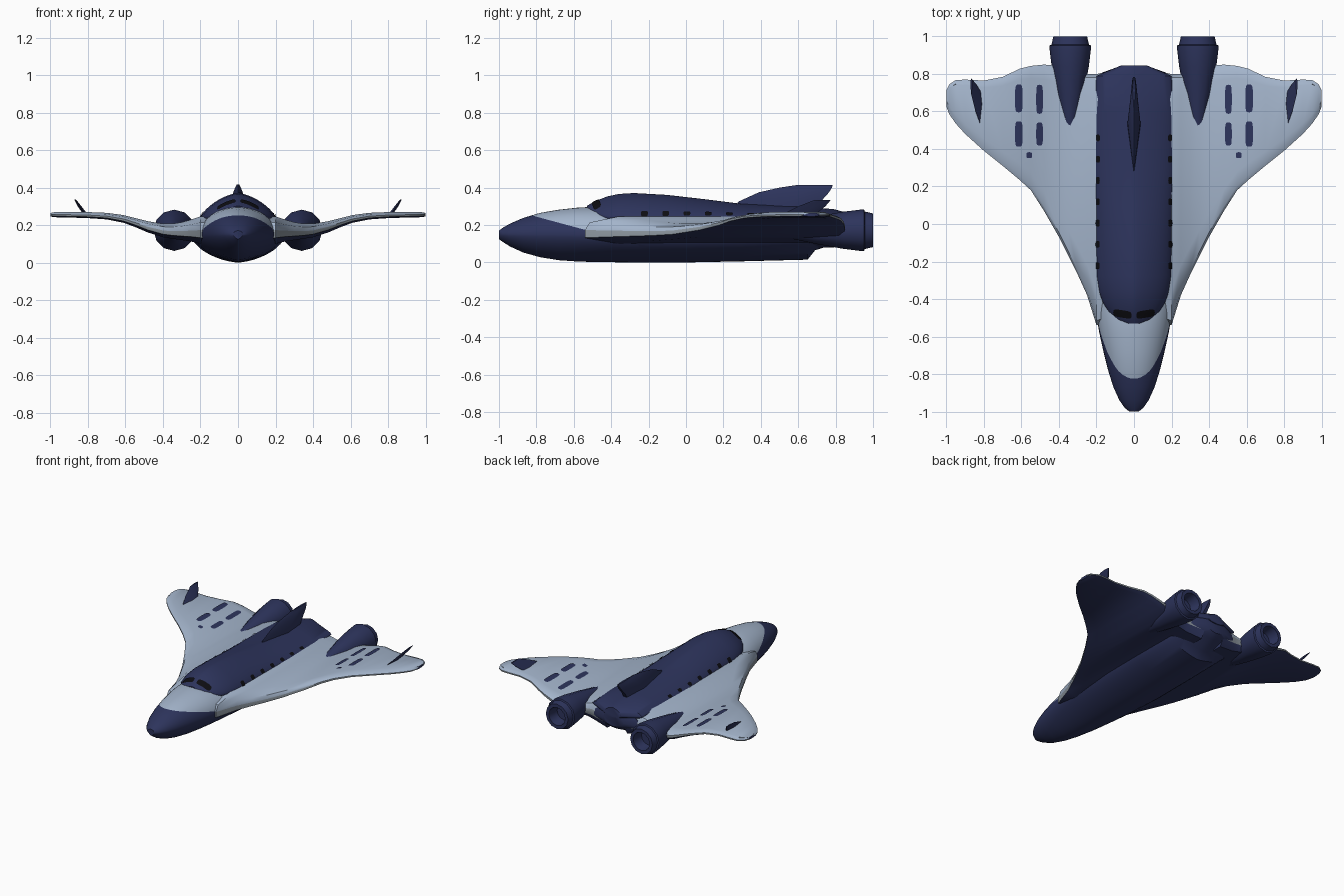
import bpy, bmesh, math
from mathutils import Vector
from mathutils.bvhtree import BVHTree

if "Cube" in bpy.data.objects:
    bpy.data.objects.remove(bpy.data.objects["Cube"])


def material(name, rgb):
    m = bpy.data.materials.new(name)
    m.diffuse_color = (*rgb, 1)
    m.use_nodes = True
    m.node_tree.nodes["Principled BSDF"].inputs["Base Color"].default_value = m.diffuse_color
    return m


NAVY = material("navy", (0.026, 0.034, 0.107))
LIGHT = material("pale_blue", (0.37, 0.46, 0.60))
GREY = material("edge_grey", (0.26, 0.30, 0.34))
BLACK = material("black_glass", (0.004, 0.004, 0.006))


def finish(name, bm, mats, angle=40):
    bmesh.ops.recalc_face_normals(bm, faces=bm.faces)
    me = bpy.data.meshes.new(name)
    bm.to_mesh(me)
    bm.free()
    ob = bpy.data.objects.new(name, me)
    bpy.context.collection.objects.link(ob)
    for m in mats:
        me.materials.append(m)
    bpy.context.view_layer.objects.active = ob
    ob.select_set(True)
    bpy.ops.object.shade_smooth_by_angle(angle=math.radians(angle))
    ob.select_set(False)
    return ob


def loft(rings, seg_mats=None):
    """Skin a list of closed rings; seg_mats gives a material index per ring segment."""
    bm = bmesh.new()
    vs = [[bm.verts.new(p) for p in r] for r in rings]
    n = len(rings[0])
    for a, b in zip(vs, vs[1:]):
        for i in range(n):
            j = (i + 1) % n
            f = bm.faces.new((a[i], a[j], b[j], b[i]))
            f.material_index = seg_mats[i] if seg_mats else 0
    for end in (vs[0], vs[-1]):
        bm.faces.new(end)
    return bm


def body_ring(y, w, bot, mid, top, n_top, n_bot, count=40):
    """Superellipse cross-section with different upper and lower halves."""
    ring = []
    for k in range(count):
        a = 2 * math.pi * k / count
        c, s = math.cos(a), math.sin(a)
        n = n_top if s >= 0 else n_bot
        x = math.copysign(abs(c) ** (2 / n), c) * w
        h = abs(s) ** (2 / n) if abs(s) > 1e-6 else 0
        ring.append((x, y, mid + (top - mid) * h if s >= 0 else mid - (mid - bot) * h))
    return ring


# Fuselage: y, half width, bottom, middle, top
stations = [(-1, .025, .125, .15, .17), (-.98, .05, .11, .15, .185), (-.94, .078, .085, .15, .208),
            (-.87, .11, .053, .15, .238), (-.78, .138, .028, .15, .265), (-.68, .163, .012, .15, .282),
            (-.58, .185, .005, .148, .293), (-.48, .202, .002, .145, .298), (-.38, .214, .001, .14, .285),
            (-.25, .224, 0, .13, .265), (0, .238, 0, .125, .25), (.3, .24, .006, .125, .25),
            (.65, .238, .015, .125, .25), (.69, .225, .065, .135, .25), (.8, .19, .1, .16, .25),
            (.84, .08, .13, .17, .25)]
bm = loft([body_ring(*s, 2, 1.6) for s in stations])
# clean slanted colour split between the dark belly and the pale upper nose
plane_no = Vector((0, .27, 1))
bmesh.ops.bisect_plane(bm, geom=bm.verts[:] + bm.edges[:] + bm.faces[:],
                       plane_co=(0, -.82, .25), plane_no=plane_no)
for f in bm.faces:
    c = f.calc_center_median()
    above = (c - Vector((0, -.82, .25))).dot(plane_no) > 0
    f.material_index = 1 if above and c.z > .125 and c.y < .7 else 0
finish("fuselage", bm, [NAVY, LIGHT])

# Dark upper hull with cabin
hull_st = [(-.53, .06, .25, .27, .302), (-.51, .1, .24, .262, .314), (-.47, .135, .22, .25, .334),
           (-.42, .165, .21, .242, .353), (-.36, .187, .2, .238, .366), (-.28, .2, .2, .235, .371),
           (-.1, .205, .2, .232, .361), (.1, .208, .2, .232, .338), (.3, .213, .2, .232, .313),
           (.6, .212, .2, .232, .3), (.79, .2, .2, .232, .285), (.845, .07, .2, .225, .27)]
hull = finish("upper_hull", loft([body_ring(*s, 1.5, 2) for s in hull_st]), [NAVY])

# Gull wings: x, leading edge y, trailing edge y, bottom, top
wing_st = [(.08, -.5, .82, .08, .25), (.2, -.54, .80, .1, .246), (.25, -.38, .8, .112, .229),
           (.3, -.27, .81, .12, .215), (.35, -.17, .825, .127, .207), (.4, -.07, .845, .135, .207),
           (.48, .07, .85, .16, .22), (.55, .18, .843, .19, .238), (.61, .235, .828, .212, .253),
           (.7, .31, .785, .23, .265), (.8, .39, .765, .237, .269), (.9, .48, .77, .24, .27),
           (.95, .535, .768, .241, .27), (.985, .585, .745, .242, .268), (1, .625, .715, .246, .264)]


def wing_ring(side, x, le, te, bot, top):
    h, c = top - bot, te - le
    pts = [(le, bot + .22 * h), (le, bot + .5 * h), (le + .025, bot + .78 * h), (le + .12 * c + .02, top),
           (te - .1 * c, top), (te - .02, bot + .85 * h), (te, bot + .6 * h), (te, bot + .3 * h),
           (te - .03, bot), (le + .12 * c + .02, bot)]
    return [(side * x, y, z) for y, z in pts]


wings = {}
for side, tag in ((1, "right"), (-1, "left")):
    wings[side] = finish(tag + "_wing", loft([wing_ring(side, *s) for s in wing_st],
                                             [2, 1, 1, 1, 1, 1, 2, 0, 0, 0]), [NAVY, LIGHT, GREY])

# Engine nacelles with open nozzles: y, radius
nacelle = [(.38, .004), (.55, .042), (.7, .074), (.84, .099), (.93, .11), (.952, .11),
           (.956, .1), (1, .09), (1, .066), (.92, .055)]
for side, tag in ((1, "right"), (-1, "left")):
    rings = [[(side * .34 + r * math.cos(k * math.pi / 6), y, .172 + r * math.sin(k * math.pi / 6))
              for k in range(12)] for y, r in nacelle]
    finish(tag + "_engine", loft(rings), [NAVY], 32)


# Fins: sections of x, z, front y, back y, half thickness
def fin(name, sections):
    rings = [[(x, a, z), (x + t, a + .6 * (b - a), z), (x + .4 * t, b, z), (x - .4 * t, b, z),
              (x - t, a + .6 * (b - a), z)] for x, z, a, b, t in sections]
    finish(name, loft(rings), [NAVY], 30)


fin("tail_fin", [(0, .26, .24, .68, .036), (0, .325, .28, .72, .034), (0, .375, .39, .765, .025),
                 (0, .4, .5, .78, .015), (0, .415, .6, .785, .007)])
for side, tag in ((1, "right"), (-1, "left")):
    fin(tag + "_winglet", [(side * .812, .255, .51, .69, .012), (side * .845, .3, .6, .745, .01),
                           (side * .868, .335, .69, .775, .005)])


# Thin plates laid on a surface from above
def plate(name, target, cx, cy, hx, hy, mat, slant=0):
    me = target.data
    tree = BVHTree.FromPolygons([v.co for v in me.vertices], [p.vertices[:] for p in me.polygons])
    bm = bmesh.new()

    def put(u, v):
        x, y = cx + u * hx, cy + v * hy + slant * u
        loc, nrm, _, _ = tree.ray_cast(Vector((x, y, 2)), Vector((0, 0, -1)))
        if loc is None:
            loc, nrm, _, _ = tree.find_nearest(Vector((x, y, .25)))
        return bm.verts.new(loc + nrm * .005)

    n = 16
    rings = []
    for s in (.5, 1):
        ring = []
        for k in range(n):
            c, d = math.cos(2 * math.pi * k / n), math.sin(2 * math.pi * k / n)
            ring.append(put(s * math.copysign(abs(c) ** .5, c), s * math.copysign(abs(d) ** .5, d)))
        rings.append(ring)
    mid = put(0, 0)
    for k in range(n):
        j = (k + 1) % n
        bm.faces.new((mid, rings[0][k], rings[0][j]))
        bm.faces.new((rings[0][k], rings[1][k], rings[1][j], rings[0][j]))
    ob = finish(name, bm, [mat])
    if ob.data.polygons[0].normal.z < 0:
        ob.data.flip_normals()


for side, tag in ((1, "right"), (-1, "left")):
    # cockpit glass and cabin windows
    plate(tag + "_cockpit_window", hull, side * .06, -.478, .048, .02, BLACK, side * .008)
    for i in range(7):
        plate(f"{tag}_cabin_window_{i}", hull, side * .19, -.222 + i * .1135, .01, .018, BLACK)
    # dark slots on the wing tops
    for i, (x, y, hx, hy) in enumerate([(.505, .665, .018, .078), (.615, .67, .02, .075),
                                        (.505, .48, .018, .062), (.615, .48, .02, .068),
                                        (.56, .367, .015, .016)]):
        plate(f"{tag}_wing_slot_{i}", wings[side], side * x, y, hx, hy, NAVY)
